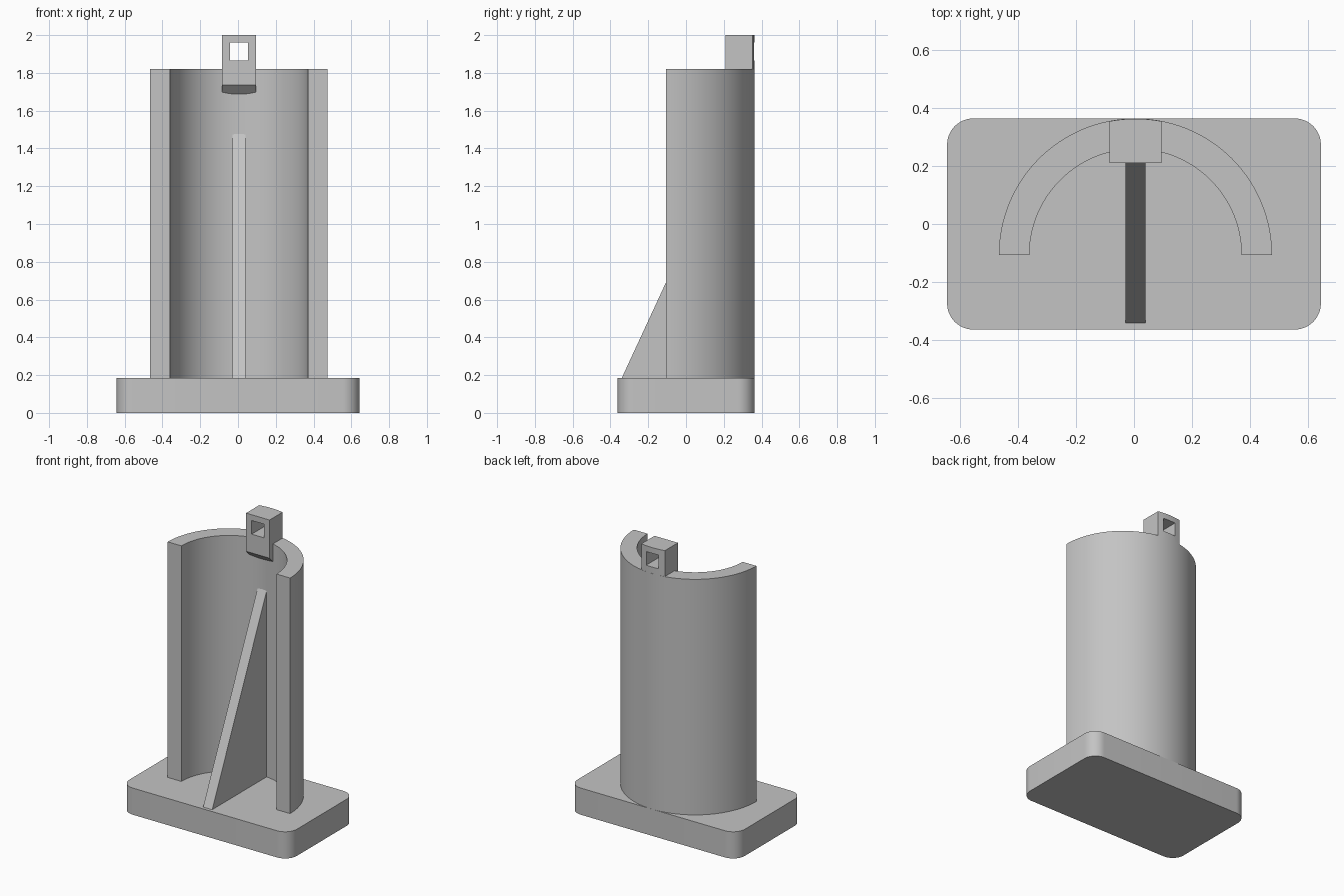
import bpy, bmesh
from math import pi, sin, cos, radians

cube = bpy.data.objects.get("Cube")
if cube:
    bpy.data.objects.remove(cube, do_unlink=True)

grey = bpy.data.materials.new("plain grey")
grey.use_nodes = True
colour = (0.55, 0.55, 0.55, 1)
grey.diffuse_color = colour
grey.node_tree.nodes["Principled BSDF"].inputs["Base Color"].default_value = colour

CX, CY = 0.005, -0.107          # axis of the half tube
OUTER, INNER = 0.47, 0.365
BASE_TOP, TUBE_TOP = 0.185, 1.82


def prism(name, points, direction):
    """Extrude a closed outline of 3D points along a direction."""
    bm = bmesh.new()
    face = bm.faces.new([bm.verts.new(p) for p in points])
    ext = bmesh.ops.extrude_face_region(bm, geom=[face])
    verts = [g for g in ext["geom"] if isinstance(g, bmesh.types.BMVert)]
    bmesh.ops.translate(bm, verts=verts, vec=direction)
    bmesh.ops.recalc_face_normals(bm, faces=bm.faces)
    mesh = bpy.data.meshes.new(name)
    bm.to_mesh(mesh)
    bm.free()
    mesh.materials.append(grey)
    obj = bpy.data.objects.new(name, mesh)
    bpy.context.collection.objects.link(obj)
    return obj


def arc(x, y, z, radius, start, end, steps):
    angles = [radians(start + (end - start) * i / steps) for i in range(steps + 1)]
    return [(x + radius * cos(a), y + radius * sin(a), z) for a in angles]


def smooth(obj):
    bpy.ops.object.select_all(action="DESELECT")
    obj.select_set(True)
    bpy.context.view_layer.objects.active = obj
    bpy.ops.object.shade_smooth_by_angle(angle=radians(30))


def boolean(obj, cutter, operation):
    mod = obj.modifiers.new(operation.lower(), "BOOLEAN")
    mod.object, mod.operation, mod.solver = cutter, operation, "EXACT"
    bpy.context.view_layer.objects.active = obj
    bpy.ops.object.modifier_apply(modifier=mod.name)
    bpy.data.objects.remove(cutter, do_unlink=True)


# Base plate with rounded corners
r, hx, hy = 0.09, 0.643, 0.363
outline = []
for i, (sx, sy) in enumerate([(1, 1), (-1, 1), (-1, -1), (1, -1)]):
    outline += arc(sx * (hx - r), sy * (hy - r), 0, r, 90 * i, 90 * i + 90, 12)
smooth(prism("base_plate", outline, (0, 0, BASE_TOP)))

# Half tube, open towards the front
half_ring = (arc(CX, CY, BASE_TOP, OUTER, 0, 180, 64)
             + arc(CX, CY, BASE_TOP, INNER, 180, 0, 64))
smooth(prism("half_tube", half_ring, (0, 0, TUBE_TOP - BASE_TOP)))

# Triangular rib bracing the inside of the tube
rib = [(-0.03, -0.34, BASE_TOP), (-0.03, 0.28, BASE_TOP),
       (-0.03, 0.28, 1.525)]
prism("support_rib", rib, (0.07, 0, 0))

# Lug with a sloped underside, rounded back and square window
profile = [(0.21, 2.0), (0.21, 1.735), (0.31, 1.635), (0.40, 1.635), (0.40, 2.0)]
lug = prism("top_lug", [(-0.085, y, z) for y, z in profile], (0.18, 0, 0))
rounder = prism("rounder", arc(CX, CY, 1.5, OUTER - 0.001, 0, 180, 64), (0, 0, 0.7))
boolean(lug, rounder, "INTERSECT")
window = [(-0.042, 0.1, 1.865), (0.053, 0.1, 1.865),
          (0.053, 0.1, 1.96), (-0.042, 0.1, 1.96)]
boolean(lug, prism("window_cutter", window, (0, 0.4, 0)), "DIFFERENCE")
smooth(lug)
